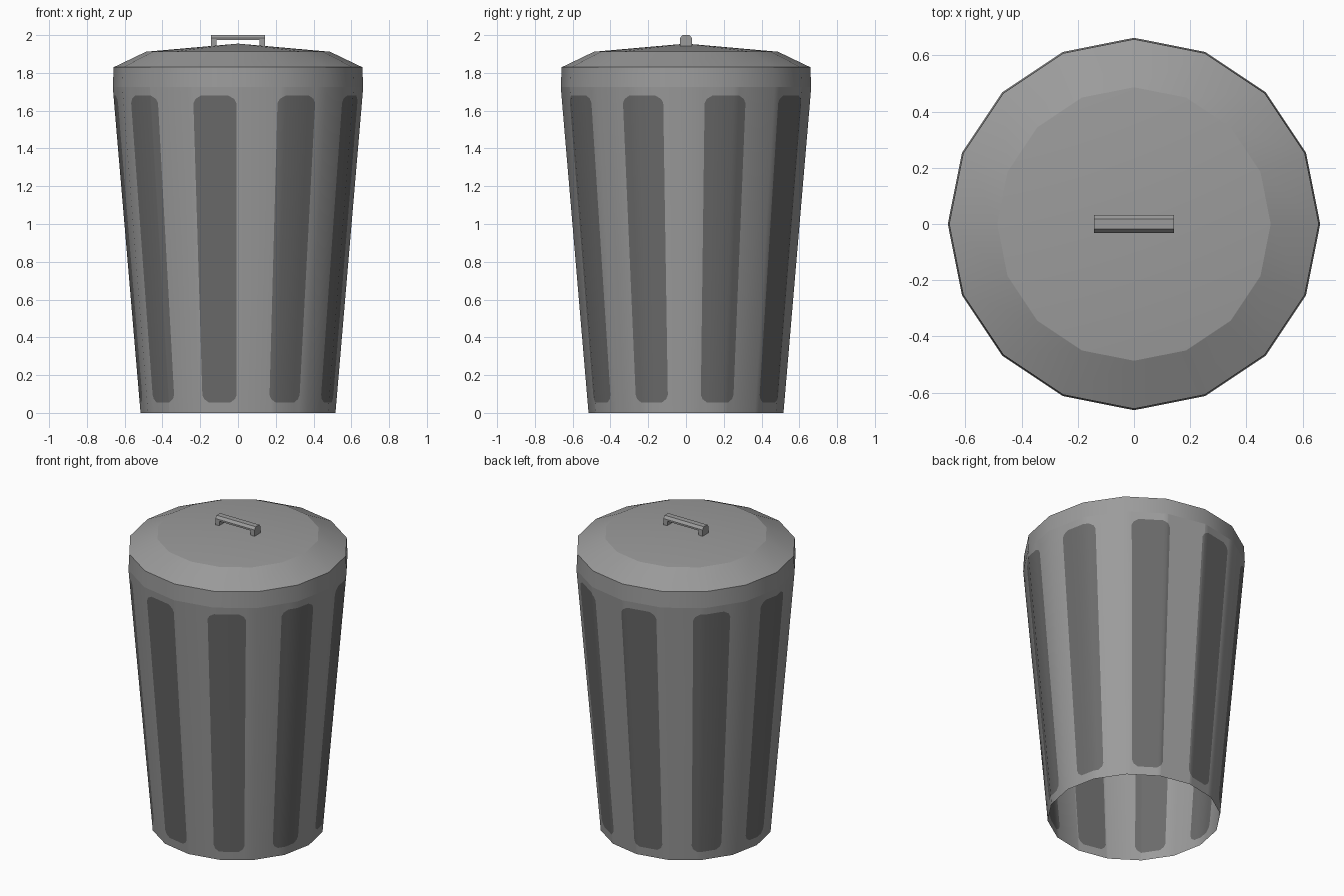
import bpy, math

if "Cube" in bpy.data.objects:
    bpy.data.objects.remove(bpy.data.objects["Cube"])

def material(name, v):
    m = bpy.data.materials.new(name)
    m.diffuse_color = (v, v, v, 1)
    m.use_nodes = True
    m.node_tree.nodes["Principled BSDF"].inputs["Base Color"].default_value = m.diffuse_color
    return m

GREY = material("metal grey", 0.33)
DARK = material("dark groove grey", 0.147)
SIDES = 16
STEP = 360 / SIDES

def make(name, verts, faces, smooth=True, mats=(GREY,), idx=None):
    me = bpy.data.meshes.new(name)
    me.from_pydata(verts, [], faces)
    for m in mats:
        me.materials.append(m)
    for i, p in enumerate(me.polygons):
        p.use_smooth = smooth
        if idx:
            p.material_index = idx[i]
    me.update()
    ob = bpy.data.objects.new(name, me)
    bpy.context.collection.objects.link(ob)
    return ob

def on_polygon(deg, r, z):
    """Point at an angle on the straight sides of a 16-sided ring."""
    local = (deg % STEP) - STEP / 2
    d = r * math.cos(math.radians(STEP / 2)) / math.cos(math.radians(local))
    a = math.radians(deg)
    return (d * math.cos(a), d * math.sin(a), z)

def ring_part(name, rings):
    """Lathe (radius, height) rings; radius 0 closes to an apex."""
    verts, faces = [], []
    for r, z in rings:
        if r == 0:
            verts.append((0, 0, z))
        else:
            verts += [on_polygon(k * STEP, r, z) for k in range(SIDES)]
    for j in range(len(rings) - 1):
        for k in range(SIDES):
            a, b = j * SIDES + k, j * SIDES + (k + 1) % SIDES
            if rings[j + 1][0] == 0:
                faces.append((a, b, (j + 1) * SIDES))
            else:
                faces.append((a, b, b + SIDES, a + SIDES))
    return make(name, verts, faces)

# Tapered body with nine dark round-cornered panels cut into the wall
TOP, R0, R1 = 1.725, 0.516, 0.663
HALF = 10.2
END = [(10.2, 0.04), (9.2, 0.018), (6.5, 0.0)]     # angle offset, corner drop
centres = [(-21 + 40 * k) % 360 for k in range(9)]
angles = {k * STEP for k in range(SIDES)}
for c in centres:
    for off, _ in END:
        angles |= {(c + off) % 360, (c - off) % 360}
angles = sorted(angles)

def distance(a):
    return min(abs((a - c + 180) % 360 - 180) for c in centres)

def drop(d):
    if d >= END[0][0]:
        return END[0][1]
    for (a0, h0), (a1, h1) in zip(END, END[1:]):
        if d >= a1:
            return h1 + (h0 - h1) * (d - a1) / (a0 - a1)
    return 0.0

verts, faces, idx = [], [], []
for a in angles:
    h = drop(distance(a))
    for z in (0, 0.055 + h, 1.68 - h, TOP):
        verts.append(on_polygon(a, R0 + (R1 - R0) * z / TOP, z))
n = len(angles)
for i in range(n):
    j = (i + 1) % n
    mid = (angles[i] + (angles[j] + (360 if j == 0 else 0))) / 2
    for row in range(3):
        faces.append((i * 4 + row, j * 4 + row, j * 4 + row + 1, i * 4 + row + 1))
        idx.append(1 if row == 1 and distance(mid) < HALF else 0)
body = make("bin_body", verts, faces, True, (GREY, DARK), idx)

# Lid: collar, sloping rim, shallow cone top
ring_part("lid_collar", [(0.663, TOP), (0.658, 1.83)])
ring_part("lid_slope", [(0.658, 1.83), (0.487, 1.912)])
ring_part("lid_top", [(0.487, 1.912), (0, 1.955)])

# Handle: chamfered bar on two short legs
def prism(name, profile, x0, x1):
    k = len(profile)
    v = [(x, y, z) for x in (x0, x1) for y, z in profile]
    f = [(i, i + k, (i + 1) % k + k, (i + 1) % k) for i in range(k)]
    f += [tuple(range(k)), tuple(range(2 * k - 1, k - 1, -1))]
    make(name, v, f, False)

prism("handle_bar", [(-0.032, 1.973), (-0.032, 1.984), (-0.018, 2.0),
                     (0.018, 2.0), (0.032, 1.984), (0.032, 1.973)], -0.142, 0.142)
for side, x in (("left", -0.128), ("right", 0.128)):
    prism("handle_leg_" + side, [(-0.032, 1.935), (-0.032, 1.973),
                                 (0.032, 1.973), (0.032, 1.935)], x - 0.014, x + 0.014)
